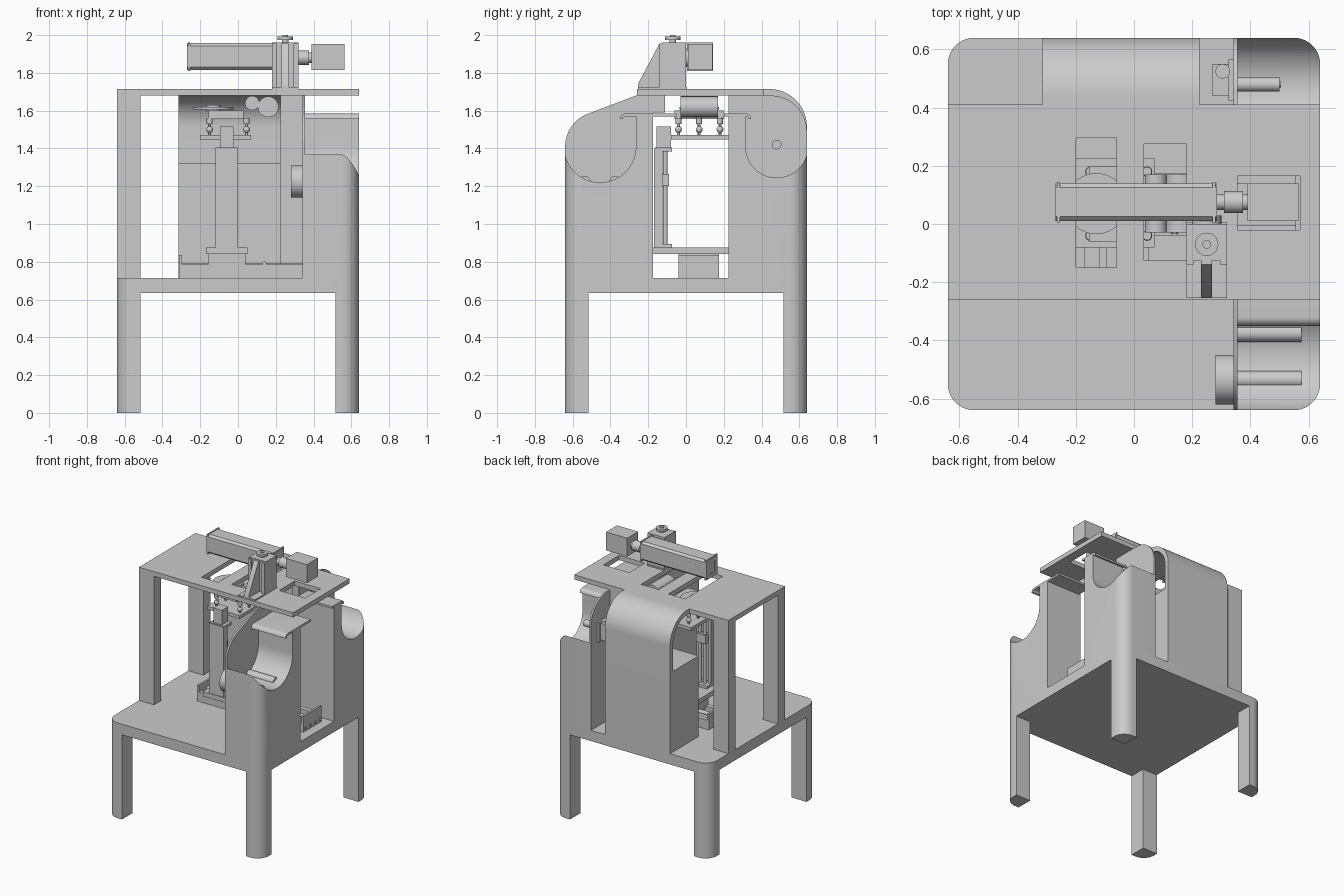
import bpy, bmesh
from math import cos, sin, radians
from mathutils import Vector

AXES = {'x': lambda u, v, w: (w, u, v), 'y': lambda u, v, w: (u, w, v), 'z': lambda u, v, w: (u, v, w)}


def arc(cu, cv, r, a0, a1, n=16):
    return [(cu + r * cos(radians(a0 + (a1 - a0) * i / n)),
             cv + r * sin(radians(a0 + (a1 - a0) * i / n))) for i in range(n + 1)]


def prism(name, pts, axis, a, b):
    """Extrude a closed 2D profile along an axis from a to b."""
    f = AXES[axis]
    bm = bmesh.new()
    lo = [bm.verts.new(f(u, v, a)) for u, v in pts]
    hi = [bm.verts.new(f(u, v, b)) for u, v in pts]
    bm.faces.new(lo)
    bm.faces.new(hi)
    n = len(pts)
    for i in range(n):
        bm.faces.new((lo[i], lo[(i + 1) % n], hi[(i + 1) % n], hi[i]))
    bmesh.ops.recalc_face_normals(bm, faces=bm.faces)
    me = bpy.data.meshes.new(name)
    bm.to_mesh(me)
    bm.free()
    ob = bpy.data.objects.new(name, me)
    bpy.context.collection.objects.link(ob)
    return ob


def box(name, x0, x1, y0, y1, z0, z1):
    return prism(name, [(x0, y0), (x1, y0), (x1, y1), (x0, y1)], 'z', z0, z1)


def cyl(name, axis, u, v, r, a, b, n=32):
    return prism(name, arc(u, v, r, 0, 360, n)[:-1], axis, a, b)


def ball(name, x, y, z, r):
    bm = bmesh.new()
    bmesh.ops.create_uvsphere(bm, u_segments=16, v_segments=10, radius=r)
    bmesh.ops.translate(bm, verts=bm.verts, vec=Vector((x, y, z)))
    me = bpy.data.meshes.new(name)
    bm.to_mesh(me)
    bm.free()
    bpy.context.collection.objects.link(bpy.data.objects.new(name, me))


def cut(ob, cutter):
    m = ob.modifiers.new("cut", 'BOOLEAN')
    m.operation, m.object, m.solver = 'DIFFERENCE', cutter, 'EXACT'
    bpy.context.view_layer.objects.active = ob
    bpy.ops.object.modifier_apply(modifier=m.name)
    bpy.data.objects.remove(cutter)


# Table: rounded top and four legs with rounded outer corners
H, R = 0.64, 0.09
c = H - R
prism("table_top", arc(c, c, R, 0, 90, 10) + arc(-c, c, R, 90, 180, 10)
      + arc(-c, -c, R, 180, 270, 10) + arc(c, -c, R, 270, 360, 10), 'z', 0.635, 0.715)
for sx in (-1, 1):
    for sy in (-1, 1):
        pts = [(0.515, 0.515), (H, 0.515)] + arc(c, c, R, 0, 90, 10) + [(0.515, H)]
        prism("table_leg", [(sx * u, sy * v) for u, v in pts], 'z', 0, 0.635)

# Upper deck with openings, and its posts
deck = box("upper_deck", -H, H, -0.26, 0.41, 1.68, 1.715)
for x0, x1, y0, y1 in ((-0.2, -0.06, -0.15, 0.295), (0.035, 0.18, -0.125, 0.275), (0.355, 0.57, -0.02, 0.165)):
    cut(deck, box("cutter", x0, x1, y0, y1, 1.6, 1.8))
for x0, x1, y0, y1 in ((-H, -0.515, -0.26, -0.175), (-H, -0.515, 0.325, 0.41), (0.225, 0.345, 0.325, 0.41)):
    box("deck_post", x0, x1, y0, y1, 0.715, 1.68)

# Roll columns on the right: rounded corner, scooped trough on top
for name, s, inner, cy, r in (("front", -1, 0.175, 0.455, 0.19), ("rear", 1, 0.225, 0.48, 0.165)):
    foot = [(0.35, inner), (H, inner)] + arc(c, c, R, 0, 90, 10) + [(0.35, H)]
    col = prism(name + "_column", [(u, s * v) for u, v in foot], 'z', 0.715, 1.57)
    scoop = [(cy - r, 2)] + arc(cy, 1.41, r, 180, 360, 32) + [(0.8, 1.41), (0.8, 2)]
    cut(col, prism("cutter", [(s * u, v) for u, v in scoop], 'x', 0.3, 0.8))

# Side panels closing the inner end of each trough
prism("front_side_panel", [(-0.175, 0.715), (-0.64, 0.715)] + arc(-0.455, 1.41, 0.185, 180, 110, 12)
      + [(-0.265, 1.68), (-0.11, 1.68), (-0.11, 1.59), (-0.175, 1.59)], 'x', 0.342, 0.355)
prism("rear_side_panel", [(0.225, 0.715), (0.64, 0.715)] + arc(0.45, 1.49, 0.19, 0, 90, 12)
      + [(0.225, 1.68)], 'x', 0.342, 0.355)

# Guide lips where the web leaves each trough
for name, s, a, b in (("front", -1, 0.05, 0.32), ("rear", 1, 0.2, 0.315)):
    pts = [(a, 1.57), (a, 1.585)] + arc(b, 1.555, 0.03, 90, 0, 8) + arc(b, 1.555, 0.015, 0, 90, 8)
    prism(name + "_guide_lip", [(s * u, v) for u, v in pts], 'x', 0.355, H)

# Trough rollers, drive drum, rear spindle and its motor
for y in (-0.535, -0.375):
    cyl("trough_roller", 'x', y, 1.225, 0.03, 0.355, 0.575)
cyl("drive_drum", 'x', -0.535, 1.225, 0.085, 0.28, 0.345, 48)
cyl("rear_spindle", 'x', 0.48, 1.42, 0.025, 0.34, 0.5)
cyl("spindle_core", 'x', 0.48, 1.42, 0.01, 0.5, 0.505, 16)
box("spindle_motor_mount", 0.325, 0.345, 0.425, 0.565, 1.35, 1.5)
box("spindle_motor", 0.27, 0.325, 0.44, 0.55, 1.365, 1.485)
cyl("spindle_motor_cap", 'z', 0.305, 0.525, 0.025, 1.485, 1.51)

# Rear cover: rounded hood, hollow behind the deck
prism("rear_cover", [(0.3, 0.715), (0.64, 0.715)] + arc(0.44, 1.515, 0.2, 0, 90, 20)
      + [(0.41, 1.715), (0.41, 1.68)] + arc(0.44, 1.515, 0.165, 90, 0, 20)
      + [(0.605, 1.32), (0.3, 1.32)], 'x', -0.315, 0.225)

# Top beam with recessed end, coupling and motor
y0, y1, z0, z1, k = 0.01, 0.14, 1.815, 1.957, 0.015
beam = prism("top_beam", [(y0 + k, z0), (y1 - k, z0), (y1, z0 + k), (y1, z1 - k), (y1 - k, z1),
                          (y0 + k, z1), (y0, z1 - k), (y0, z0 + k)], 'x', -0.27, 0.285)
cut(beam, box("cutter", -0.3, -0.2, 0.04, 0.11, 1.845, 1.927))
for x in (-0.265, 0.27):
    box("beam_end_band", x, x + 0.01, y0 - 0.004, y1 + 0.004, z0 - 0.004, z1 + 0.004)
cyl("beam_coupling", 'x', 0.075, 1.88, 0.027, 0.285, 0.395)
cyl("coupling_collar", 'x', 0.075, 1.88, 0.038, 0.31, 0.375)
box("beam_motor", 0.39, 0.565, 0.01, 0.14, 1.815, 1.953)

# Beam bracket: block, ribs, gusset and adjusting knob
box("bracket_foot", 0.18, 0.32, -0.255, 0.005, 1.715, 1.725)
box("bracket_block", 0.18, 0.32, -0.125, 0.0, 1.72, 1.96)
for x in (0.18, 0.295):
    box("bracket_rib", x, x + 0.025, -0.14, -0.125, 1.72, 1.955)
prism("bracket_gusset", [(-0.255, 1.72), (-0.12, 1.72), (-0.12, 1.955), (-0.14, 1.955), (-0.255, 1.74)], 'x', 0.23, 0.268)
cyl("bracket_arm", 'y', 0.25, 1.88, 0.05, -0.01, 0.03)
cyl("knob_stem", 'z', 0.25, -0.07, 0.018, 1.96, 1.985)
cyl("knob", 'z', 0.25, -0.07, 0.04, 1.975, 1.992)
cyl("knob_cap", 'z', 0.25, -0.07, 0.015, 1.99, 2.0)

# Horizontal slide on the table
box("slide_base", -0.31, 0.57, -0.04, 0.175, 0.715, 0.74)
for y in (-0.04, 0.14):
    box("slide_rail", -0.31, 0.57, y, y + 0.035, 0.74, 0.785)
for x in (-0.312, 0.556):
    box("slide_end_plate", x, x + 0.015, -0.04, 0.175, 0.715, 0.835)
for y in (-0.02, 0.04, 0.1, 0.155):
    cyl("end_bolt", 'x', y, 0.74, 0.011, 0.57, 0.577, 12)
cyl("slide_screw", 'x', 0.0675, 0.775, 0.015, -0.31, 0.56, 16)
box("slide_carriage", -0.16, 0.04, -0.04, 0.175, 0.765, 0.84)
box("carriage_plate", -0.17, 0.05, -0.175, 0.225, 0.84, 0.875)
cyl("limit_post", 'y', 0.14, 0.79, 0.012, -0.035, 0.0, 12)

# Vertical slide standing on the carriage
box("lift_back_plate", -0.12, 0.0, -0.17, -0.155, 0.875, 1.4)
for x in (-0.12, -0.025):
    box("lift_rail", x, x + 0.025, -0.155, -0.125, 0.875, 1.4)
for x in (-0.08, -0.04):
    cyl("lift_rod", 'z', x, -0.11, 0.012, 0.875, 1.42, 16)
box("lift_nut", -0.1, -0.02, -0.135, -0.09, 1.2, 1.265)
for z in (0.875, 1.385):
    box("lift_end_block", -0.12, 0.0, -0.165, -0.075, z, z + 0.02)
box("lift_motor", -0.095, -0.025, -0.155, -0.08, 1.405, 1.515)

# Platform, ball-jointed posts and turntable
box("platform", -0.2, 0.07, -0.08, 0.225, 1.447, 1.472)
for x in (-0.15, 0.045):
    for y in (-0.04, 0.07, 0.18):
        cyl("joint_post", 'z', x, y, 0.008, 1.472, 1.56, 12)
        ball("joint_ball", x, y, 1.5, 0.018)
        cyl("joint_cup", 'z', x, y, 0.016, 1.53, 1.56, 16)
box("upper_platform", -0.155, 0.03, -0.06, 0.2, 1.555, 1.602)
cyl("turntable", 'z', -0.13, 0.07, 0.105, 1.605, 1.62, 48)
cyl("turntable_hub", 'z', -0.13, 0.07, 0.04, 1.6, 1.63)

# Rollers below the middle opening
cyl("print_roller", 'y', 0.16, 1.62, 0.055, -0.03, 0.17, 40)
cyl("idler_roller", 'y', 0.075, 1.64, 0.038, -0.03, 0.17)

# Smooth shading on curved parts with sharp edges kept
bpy.ops.object.select_all(action='SELECT')
bpy.context.view_layer.objects.active = deck
bpy.ops.object.shade_smooth_by_angle(angle=radians(30))
